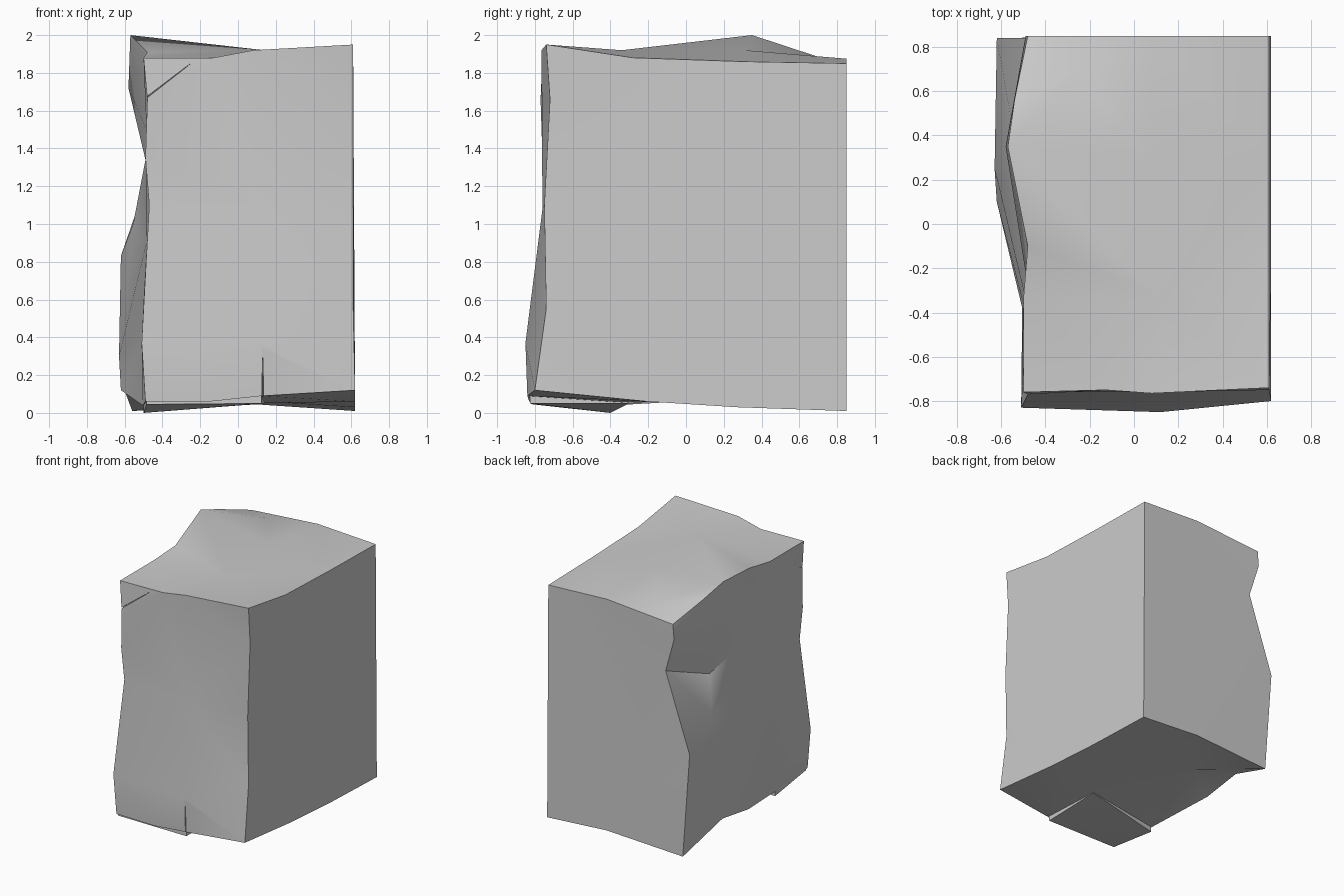
import bpy, bmesh
from mathutils import Vector
from mathutils.geometry import delaunay_2d_cdt

old = bpy.data.objects.get("Cube")
if old:
    bpy.data.objects.remove(old, do_unlink=True)

stone = bpy.data.materials.new("stone_grey")
stone.use_nodes = True
GREY = (0.6, 0.6, 0.6, 1)
stone.diffuse_color = GREY
stone.node_tree.nodes["Principled BSDF"].inputs["Base Color"].default_value = GREY


def add_side(bm, corners, bottom, end, top, start, across, up, inner=(), ridges=()):
    """Fill the outline made by four chipped edges with flat facets.
    Edges hold points between corners; inner points and ridges shape the facets."""
    a, b, c, d = corners
    outline = [a, *bottom, b, *end, c, *reversed(top), d, *reversed(start)]
    points = outline + list(inner)
    flat = [Vector((p[across], p[up])) for p in points]
    lines = [(points.index(p), points.index(q)) for p, q in ridges]
    result = delaunay_2d_cdt(flat, lines, [list(range(len(outline)))], 1, 1e-5)
    faces, origins = result[2], result[3]
    verts = [bm.verts.new(points[o[0]]) for o in origins]
    for face in faces:
        bm.faces.new([verts[i] for i in face])


def finish(name, bm):
    bmesh.ops.recalc_face_normals(bm, faces=bm.faces)
    mesh = bpy.data.meshes.new(name)
    bm.to_mesh(mesh)
    bm.free()
    mesh.materials.append(stone)
    obj = bpy.data.objects.new(name, mesh)
    bpy.context.collection.objects.link(obj)
    return obj


def hull(name, points):
    """Closed convex piece around a few points."""
    bm = bmesh.new()
    for p in points:
        bm.verts.new(p)
    bmesh.ops.convex_hull(bm, input=bm.verts)
    return finish(name, bm)


def shade(obj):
    bpy.ops.object.select_all(action='DESELECT')
    obj.select_set(True)
    bpy.context.view_layer.objects.active = obj
    bpy.ops.object.shade_smooth_by_angle(angle=0.6)


# Corners, named left/right as seen in front, then front/back, bottom/top
lfb, rfb = (-.49, -.82, .06), (.62, -.8, .12)
lbb, rbb = (-.56, .84, .01), (.62, .85, .01)
lft, rft = (-.5, -.76, 1.88), (.61, -.74, 1.95)
lbt, rbt = (-.48, .85, 1.83), (.61, .85, 1.85)

# Edges running across
front_bottom = [(-.15, -.83, .06), (.13, -.84, .09)]
front_top = [(-.13, -.75, 1.88), (.08, -.765, 1.92)]
back_bottom = [(.1, .85, .045)]
back_top = [(.1, .85, 1.875)]
# Edges running front to back
sag = (-.62, .1, .12)
left_bottom = [(-.505, -.38, .04), sag, (-.62, .43, .17)]
right_bottom = [(.62, -.2, .06), (.62, .27, .03)]
notch, peak = (-.5, -.34, 1.88), (-.57, .35, 2)
left_top = [notch, (-.48, -.1, 1.91), peak, (-.54, .56, 1.93)]
right_top = [(.61, -.28, 1.88), (.61, .3, 1.86)]
# Upright edges
waist = (-.49, -.76, 1.35)
left_front = [(-.51, -.83, .37), (-.47, -.75, 1.1), waist, (-.48, -.77, 1.66)]
right_front = [(.61, -.74, .55), (.61, -.75, 1.1), (.61, -.72, 1.66)]
hip, dent = (-.62, .84, .83), (-.41, .84, 1.44)
left_back = [hip, dent, (-.49, .85, 1.71)]

# Inner points of the left side
brow, belly, fold = (-.58, .35, 1.72), (-.63, .25, .3), (-.555, .47, 1)
temple, hollow, recess = (-.485, -.25, 1.5), (-.49, .05, 1.34), (-.45, .35, 1.24)
cheeks = [(-.5, -.36, .4), (-.485, -.36, .9)]
# Inner points of the top and front
dip, crest, shelf = (.14, -.34, 1.92), (.05, .31, 1.92), (-.25, .7, 1.885)
chest, middle = (.12, -.85, .37), (.1, -.76, 1.08)

# Main weathered block
bm = bmesh.new()
add_side(bm, (lfb, rfb, rft, lft), front_bottom, right_front, front_top, left_front,
         0, 2, [chest, middle], [(middle, left_front[1])])
add_side(bm, (lbb, rbb, rbt, lbt), back_bottom, [], back_top, left_back, 0, 2)
add_side(bm, (rfb, rbb, rbt, rft), right_bottom, [], right_top, right_front, 1, 2)
add_side(bm, (lfb, lbb, lbt, lft), left_bottom, left_back, left_top, left_front,
         1, 2, [brow, belly, fold, temple, hollow, recess, *cheeks],
         [(dent, fold), (dent, recess), (brow, recess), (brow, hollow), (brow, temple),
          (brow, peak), (hip, belly), (belly, sag)])
add_side(bm, (lft, rft, rbt, lbt), front_top, right_top, back_top, left_top,
         0, 1, [dip, crest, shelf], [(peak, dip), (notch, dip), (peak, crest)])
add_side(bm, (lfb, rfb, rbb, lbb), front_bottom, right_bottom, back_bottom, left_bottom,
         0, 1, [(-.25, .4, .085)])
bmesh.ops.remove_doubles(bm, verts=bm.verts, dist=.0005)
block = finish("stone_block", bm)

# Thin cracks cut into the front
cracks = [
    hull("lower_crack", [(.125, -.9, 0), (.14, -.9, 0), (.13, -.9, .36),
                         (.13, -.79, 0), (.13, -.79, .3)]),
    hull("corner_crack", [(-.55, -.9, 1.6), (-.55, -.9, 1.63), (-.22, -.9, 1.87),
                          (-.55, -.72, 1.62), (-.25, -.74, 1.85)]),
]
bpy.context.view_layer.objects.active = block
for crack in cracks:
    cut = block.modifiers.new(crack.name, 'BOOLEAN')
    cut.operation = 'DIFFERENCE'
    cut.solver = 'EXACT'
    cut.object = crack
    bpy.ops.object.modifier_apply(modifier=cut.name)
    bpy.data.objects.remove(crack, do_unlink=True)
shade(block)

# Low slab left standing under the front corner
slab = hull("lower_slab", [(x, y, z) for x, y, low in
            [(-.485, -.81, .045), (-.5, -.4, 0), (.14, -.3, .05), (.125, -.825, .05)]
            for z in (low, .09)])
shade(slab)
